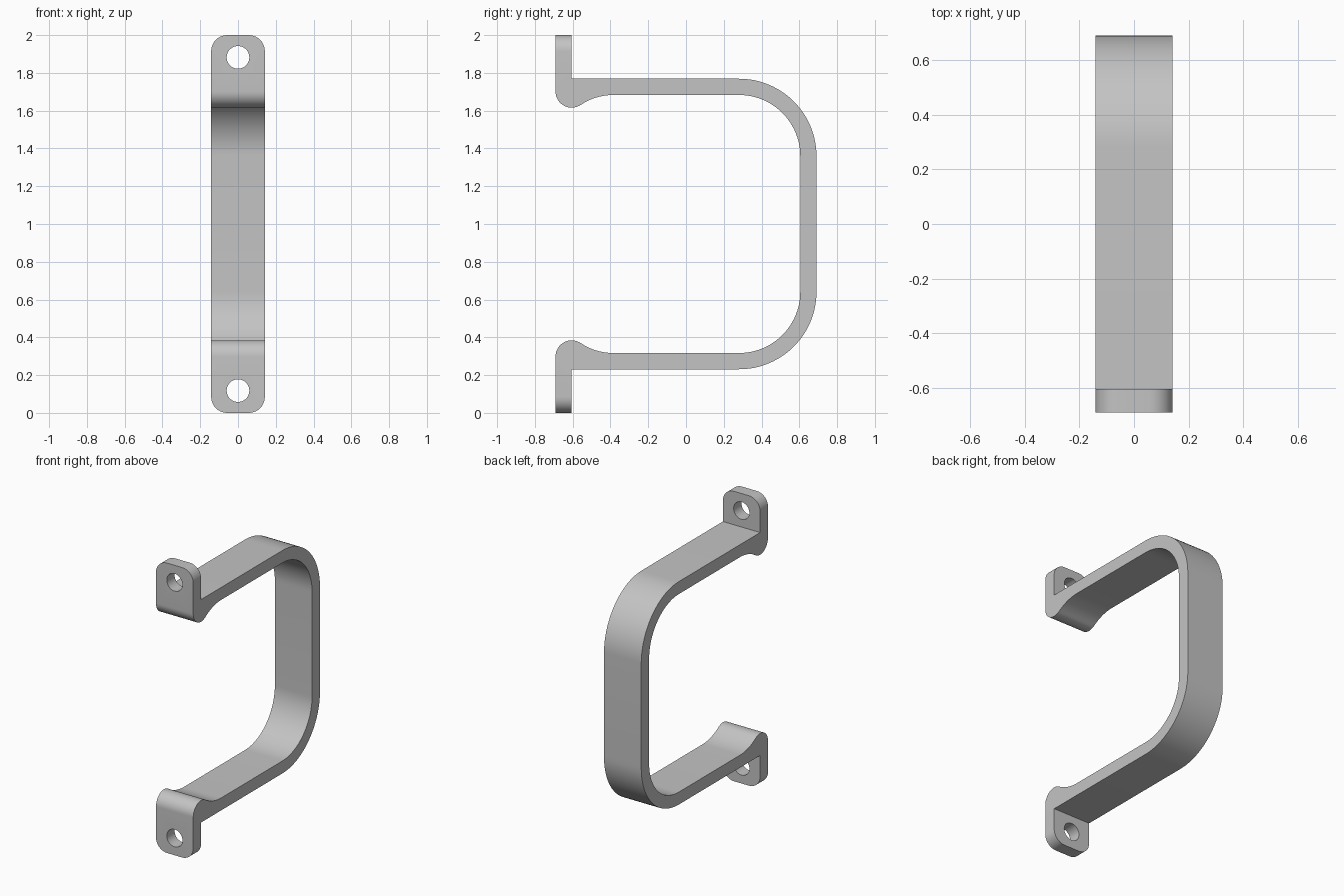
import bpy, bmesh
from math import sin, cos, pi, radians, atan2, hypot

cube = bpy.data.objects.get("Cube")
if cube:
    bpy.data.objects.remove(cube, do_unlink=True)

HALF_WIDTH = 0.142
FRONT, BACK = -0.691, 0.691
THICK = 0.086
BAR_Z = 0.231            # outer face of the lower arm
BEND_R = 0.41            # outer radius of the rear bends
TAB_BACK = FRONT + THICK
HOLE_Z, HOLE_R = 0.118, 0.06

grey = bpy.data.materials.new("plain grey")
grey.use_nodes = True
grey.diffuse_color = (0.55, 0.55, 0.55, 1)
grey.node_tree.nodes["Principled BSDF"].inputs["Base Color"].default_value = (0.55, 0.55, 0.55, 1)


def arc(cy, cz, r, start, end, n):
    """Points of an arc in the side plane, angles in radians."""
    return [(cy + r * cos(start + (end - start) * i / n),
             cz + r * sin(start + (end - start) * i / n)) for i in range(n + 1)]


# Lower half of the side profile: outside, from tab foot to rear wall
bend_y, bend_z = BACK - BEND_R, BAR_Z + BEND_R
outer = [(FRONT, 0), (TAB_BACK, 0), (TAB_BACK, BAR_Z)]
outer += arc(bend_y, bend_z, BEND_R, -pi / 2, 0, 24)

# Inside, from rear wall back to the rounded heel of the tab
inner_z = BAR_Z + THICK
inner = arc(bend_y, bend_z, BEND_R - THICK, 0, -pi / 2, 24)
heel_y, heel_z, heel_r = TAB_BACK, 0.298, THICK
fillet_y = -0.385
dy, dz = fillet_y - heel_y, inner_z - heel_z
fillet_r = (dy * dy + dz * dz - heel_r ** 2) / (2 * (heel_r - dz))
fillet_z = inner_z + fillet_r
touch = atan2(fillet_z - heel_z, dy)
inner += arc(fillet_y, fillet_z, fillet_r, -pi / 2, touch - pi, 12)
inner += arc(heel_y, heel_z, heel_r, touch, pi, 16)[1:]


def flip(points):
    return [(y, 2 - z) for y, z in reversed(points)]


# Closed profile swept across the width
profile = outer + flip(outer) + flip(inner) + inner
bm = bmesh.new()
face = bm.faces.new([bm.verts.new((-HALF_WIDTH, y, z)) for y, z in profile])
swept = bmesh.ops.extrude_face_region(bm, geom=[face])
bmesh.ops.translate(bm, vec=(2 * HALF_WIDTH, 0, 0),
                    verts=[v for v in swept["geom"] if isinstance(v, bmesh.types.BMVert)])

# Rounded tab corners
corners = [e for e in bm.edges
           if all(abs(v.co.z - 1) > 0.999 for v in e.verts)
           and abs(e.verts[0].co.y - e.verts[1].co.y) > 0.01]
bmesh.ops.bevel(bm, geom=corners, offset=0.085, offset_type='OFFSET',
                segments=10, profile=0.5, affect='EDGES')
bmesh.ops.recalc_face_normals(bm, faces=bm.faces)
mesh = bpy.data.meshes.new("handle_bracket")
bm.to_mesh(mesh)
bm.free()
mesh.materials.append(grey)
bracket = bpy.data.objects.new("handle_bracket", mesh)
bpy.context.collection.objects.link(bracket)

# Screw holes through both tabs
for name, z in (("lower_hole_cutter", HOLE_Z), ("upper_hole_cutter", 2 - HOLE_Z)):
    bpy.ops.mesh.primitive_cylinder_add(vertices=40, radius=HOLE_R, depth=THICK * 2,
                                        location=(0, FRONT + THICK / 2, z),
                                        rotation=(pi / 2, 0, 0))
    cutter = bpy.context.object
    cutter.name = name
    cutter.hide_render = True
    cutter.data.materials.append(grey)
    hole = bracket.modifiers.new(name, 'BOOLEAN')
    hole.operation = 'DIFFERENCE'
    hole.solver = 'EXACT'
    hole.object = cutter
    bpy.ops.object.select_all(action='DESELECT')
    bracket.select_set(True)
    bpy.context.view_layer.objects.active = bracket
    bpy.ops.object.modifier_apply(modifier=hole.name)
    bpy.data.objects.remove(cutter, do_unlink=True)

bpy.ops.object.shade_smooth_by_angle(angle=radians(30))
